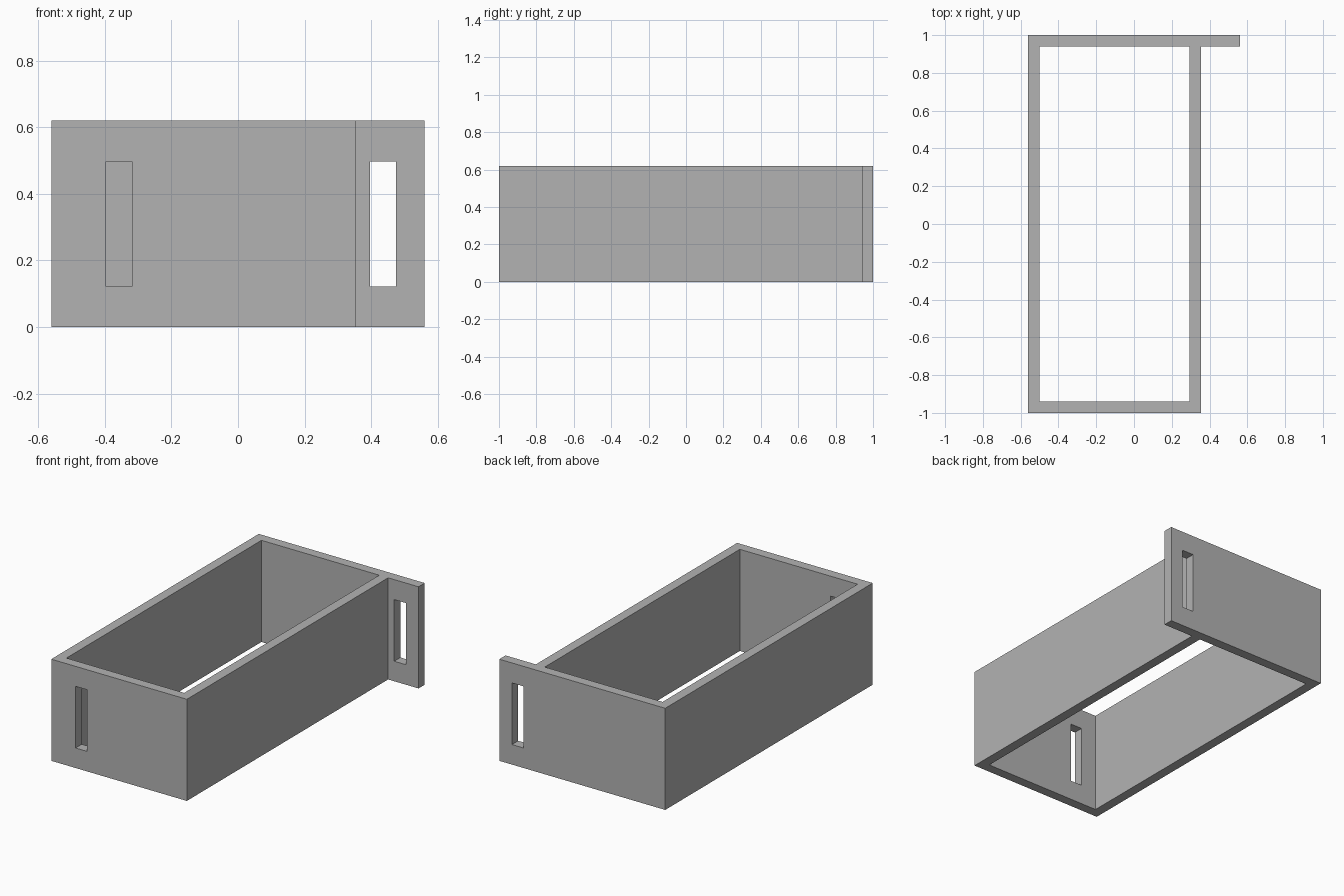
import bpy
import bmesh
from mathutils import Matrix, Vector

HEIGHT = 0.62
WALL = 0.06
LEFT, RIGHT, FLANGE = -0.56, 0.355, 0.56
FRONT, BACK = -1.0, 1.0

if "Cube" in bpy.data.objects:
    bpy.data.objects.remove(bpy.data.objects["Cube"], do_unlink=True)


def link_mesh(name, bm):
    mesh = bpy.data.meshes.new(name)
    bmesh.ops.recalc_face_normals(bm, faces=bm.faces)
    bm.to_mesh(mesh)
    bm.free()
    obj = bpy.data.objects.new(name, mesh)
    bpy.context.collection.objects.link(obj)
    return obj


def box(name, low, high):
    low, high = Vector(low), Vector(high)
    bm = bmesh.new()
    bmesh.ops.create_cube(bm, size=1)
    bm.transform(Matrix.Translation((low + high) / 2)
                 @ Matrix.Diagonal((high - low).to_4d()))
    return link_mesh(name, bm)


def cut(target, cutter):
    cutter.hide_render = True
    mod = target.modifiers.new("cut", "BOOLEAN")
    mod.operation = "DIFFERENCE"
    mod.solver = "EXACT"
    mod.object = cutter
    bpy.context.view_layer.objects.active = target
    bpy.ops.object.modifier_apply(modifier=mod.name)
    bpy.data.objects.remove(cutter, do_unlink=True)


# Frame: footprint with the back wall running on as a side flange
outline = [(LEFT, FRONT), (RIGHT, FRONT), (RIGHT, BACK - WALL),
           (FLANGE, BACK - WALL), (FLANGE, BACK), (LEFT, BACK)]
bm = bmesh.new()
base = bm.faces.new([bm.verts.new((x, y, 0)) for x, y in outline])
top = bmesh.ops.extrude_face_region(bm, geom=[base])["geom"]
bmesh.ops.translate(bm, vec=(0, 0, HEIGHT),
                    verts=[v for v in top if isinstance(v, bmesh.types.BMVert)])
frame = link_mesh("open_frame", bm)

# Open centre, through from top to bottom
cut(frame, box("cavity_cutter", (LEFT + WALL, FRONT + WALL, -0.1),
               (RIGHT - WALL, BACK - WALL, HEIGHT + 0.1)))

# Upright slots in the front wall and the flange
for x, y in ((-0.357, FRONT + WALL / 2), (0.435, BACK - WALL / 2)):
    cut(frame, box("slot_cutter", (x - 0.039, y - WALL, 0.122),
                   (x + 0.039, y + WALL, 0.498)))

# Plain grey finish
grey = bpy.data.materials.new("plain_grey")
grey.use_nodes = True
colour = (0.45, 0.45, 0.45, 1)
grey.diffuse_color = colour
grey.node_tree.nodes["Principled BSDF"].inputs["Base Color"].default_value = colour
frame.data.materials.clear()
frame.data.materials.append(grey)
